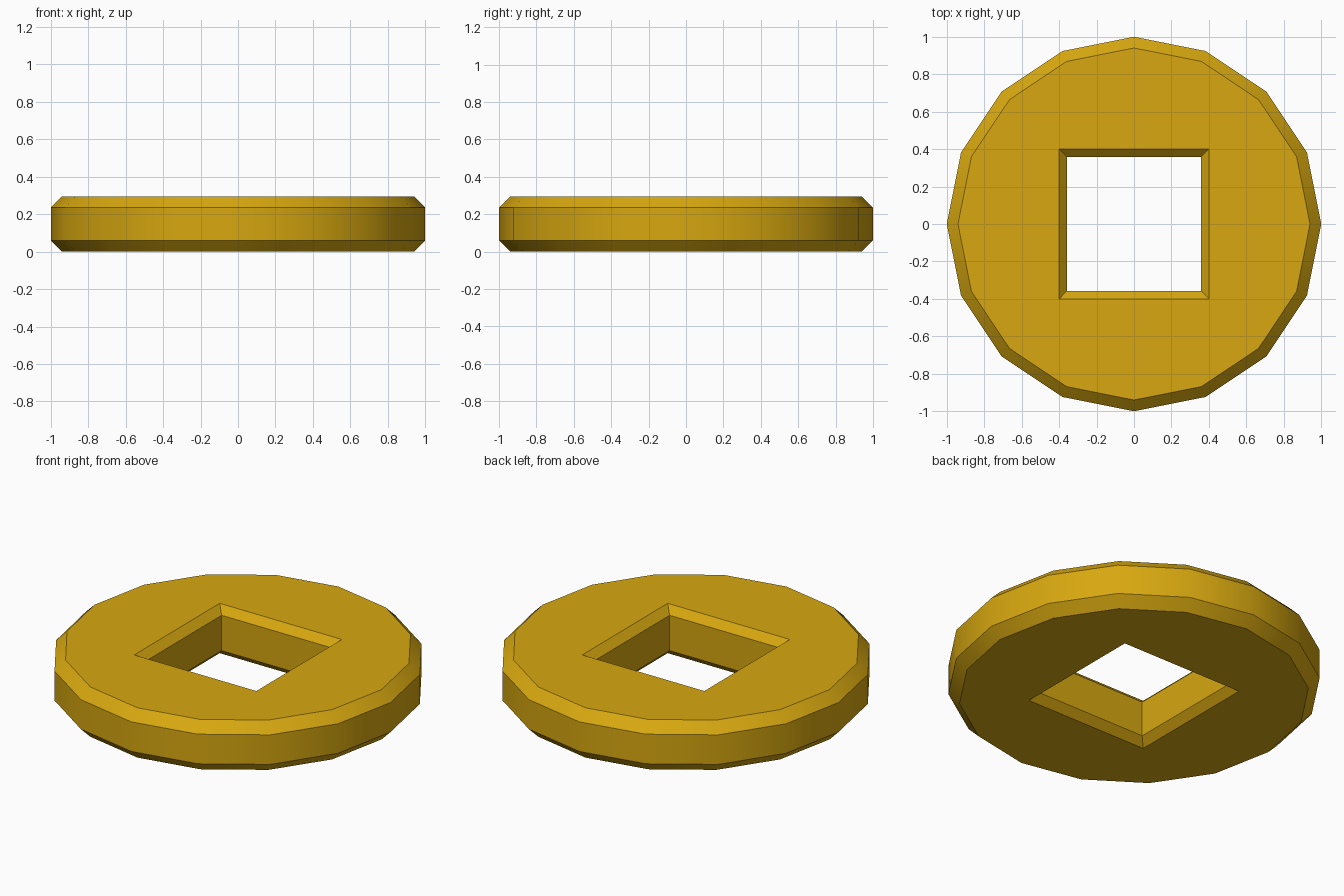
import bpy, bmesh, math

if "Cube" in bpy.data.objects:
    bpy.data.objects.remove(bpy.data.objects["Cube"])

SIDES = 16
gold = bpy.data.materials.new("gold")
gold.diffuse_color = (0.68, 0.39, 0.005, 1)
gold.use_nodes = True
gold.node_tree.nodes["Principled BSDF"].inputs["Base Color"].default_value = gold.diffuse_color

# closed cross-section: (shape, radius or half-width, z)
profile = [
    ("round", 0.94, 0.0), ("round", 1.0, 0.06), ("round", 1.0, 0.235), ("round", 0.94, 0.295),
    ("square", 0.40, 0.295), ("square", 0.357, 0.252), ("square", 0.357, 0.043), ("square", 0.40, 0.0),
]


def ring(bm, shape, size, z):
    verts = []
    for i in range(SIDES):
        a = 2 * math.pi * i / SIDES
        c, s = math.cos(a), math.sin(a)
        k = size if shape == "round" else size / max(abs(c), abs(s))
        verts.append(bm.verts.new((c * k, s * k, z)))
    return verts


# coin disc with a chamfered rim and chamfered square hole
bm = bmesh.new()
rings = [ring(bm, *p) for p in profile]
for r, lower in enumerate(rings):
    upper = rings[(r + 1) % len(rings)]
    for i in range(SIDES):
        j = (i + 1) % SIDES
        bm.faces.new((lower[i], lower[j], upper[j], upper[i]))
bmesh.ops.recalc_face_normals(bm, faces=bm.faces)
mesh = bpy.data.meshes.new("coin")
bm.to_mesh(mesh)
bm.free()
mesh.materials.append(gold)
coin = bpy.data.objects.new("coin", mesh)
bpy.context.collection.objects.link(coin)

# smooth rim, sharp chamfer edges
bpy.context.view_layer.objects.active = coin
coin.select_set(True)
bpy.ops.object.shade_smooth_by_angle(angle=math.radians(30))
